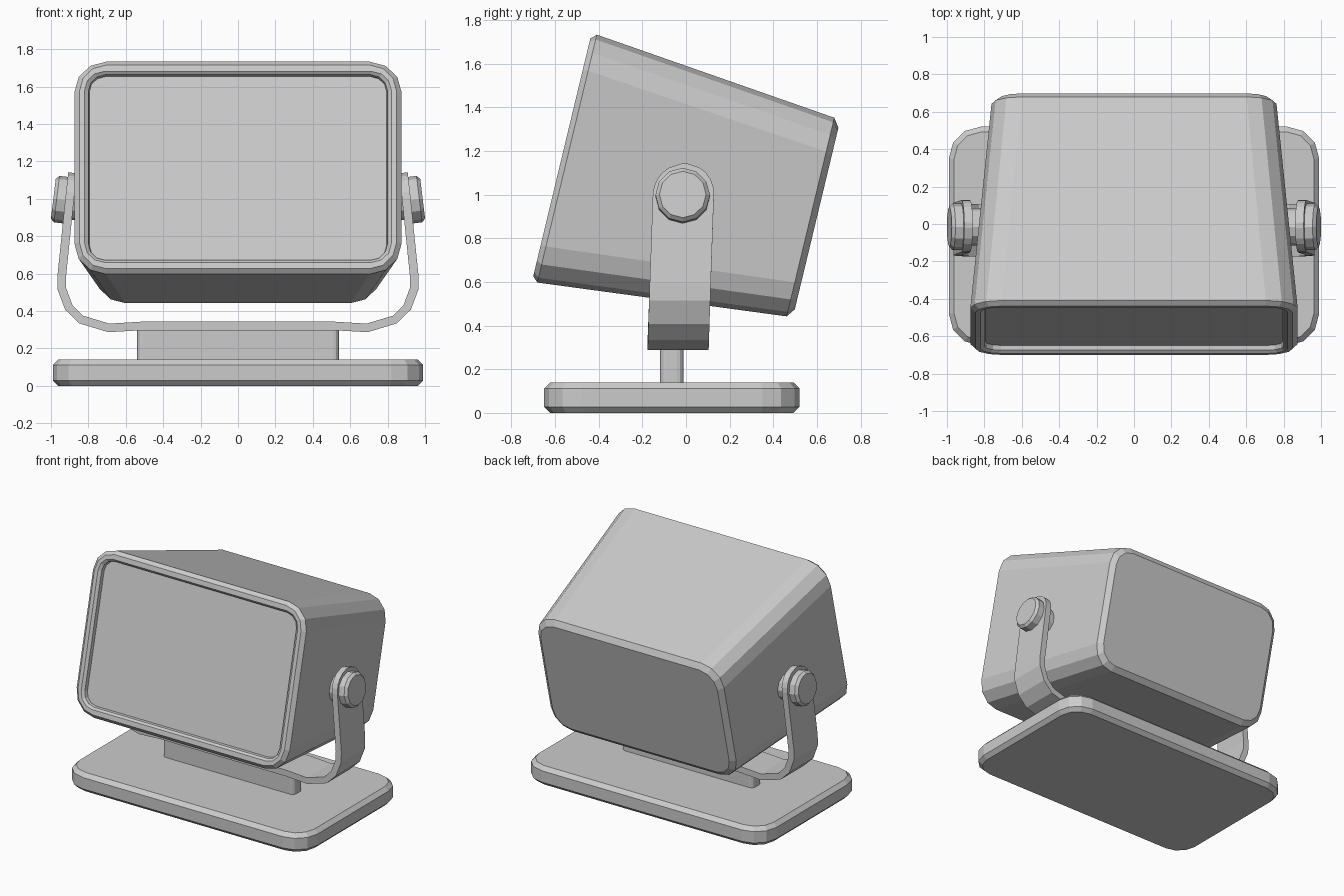
import bpy, bmesh
from math import sin, cos, pi, radians
from mathutils import Matrix, Vector

if "Cube" in bpy.data.objects:
    bpy.data.objects.remove(bpy.data.objects["Cube"])


def finish(name, bm):
    bmesh.ops.recalc_face_normals(bm, faces=bm.faces)
    mesh = bpy.data.meshes.new(name)
    bm.to_mesh(mesh)
    bm.free()
    ob = bpy.data.objects.new(name, mesh)
    bpy.context.collection.objects.link(ob)
    return ob


def skin(name, rings, matrix=Matrix()):
    """Bridge successive vertex rings and cap both ends."""
    bm = bmesh.new()
    loops = [[bm.verts.new(matrix @ Vector(p)) for p in ring] for ring in rings]
    n = len(loops[0])
    for a, b in zip(loops, loops[1:]):
        for i in range(n):
            j = (i + 1) % n
            bm.faces.new((a[i], a[j], b[j], b[i]))
    bm.faces.new(loops[0])
    bm.faces.new(loops[-1])
    return finish(name, bm)


def rounded(hx, hy, r, z, cy=0.0, seg=3):
    """Rounded rectangle ring in the XY plane at height z."""
    pts = []
    for q, (sx, sy) in enumerate(((1, 1), (-1, 1), (-1, -1), (1, -1))):
        for k in range(seg + 1):
            a = (q + k / seg) * pi / 2
            pts.append((sx * (hx - r) + r * cos(a), cy + sy * (hy - r) + r * sin(a), z))
    return pts


# base plate and stem
skin("base_plate", [rounded(0.962, 0.557, 0.145, 0, -0.065),
                    rounded(0.99, 0.585, 0.17, 0.028, -0.065),
                    rounded(0.99, 0.585, 0.17, 0.112, -0.065),
                    rounded(0.962, 0.557, 0.145, 0.14, -0.065)])
skin("stem", [rounded(0.54, 0.053, 0.03, z, -0.065) for z in (0.13, 0.32)])

# tilted tapered housing: local z runs front to back
t = radians(13.5)
tilt = Matrix(((1, 0, 0, 0),
               (0, sin(t), cos(t), -0.02),
               (0, cos(t), -sin(t), 1.0),
               (0, 0, 0, 1)))
c = 0.038
skin("housing", [rounded(0.785, 0.495, 0.075, -0.535, c),
                 rounded(0.795, 0.505, 0.085, -0.535, c),
                 rounded(0.80, 0.51, 0.09, -0.56, c),
                 rounded(0.82, 0.525, 0.105, -0.574, c),
                 rounded(0.848, 0.56, 0.145, -0.574, c),
                 rounded(0.875, 0.584, 0.17, -0.549, c),
                 rounded(0.762, 0.468, 0.16, 0.598, c),
                 rounded(0.725, 0.428, 0.13, 0.627, c)], tilt)

# yoke: a bent strap with round ends, as (x, z, half width)
path = [(0.0, 0.32, 0.14), (0.52, 0.32, 0.14), (0.69, 0.31, 0.14), (0.84, 0.355, 0.14),
        (0.905, 0.42, 0.14), (0.942, 0.52, 0.14), (0.942, 0.59, 0.14)]
for k in range(6):
    a = k / 6 * pi / 2 if k < 5 else radians(84)
    path.append((0.90 - 0.0155 * sin(a), 1.0 + 0.14 * sin(a), 0.14 * cos(a)))
full = [(-x, z, w) for x, z, w in reversed(path[1:])] + path
rings = []
for i, (x, z, w) in enumerate(full):
    p, q = full[max(i - 1, 0)], full[min(i + 1, len(full) - 1)]
    n = Vector((q[1] - p[1], 0, p[0] - q[0])).normalized() * 0.023
    cy = -0.012 - 0.035 * (1.0 - z)
    rings.append([(x + s * n.x, cy + e * w, z + s * n.z)
                  for s, e in ((-1, -1), (1, -1), (1, 1), (-1, 1))])
skin("yoke", rings)


# pivot knobs and spacers on both sides
def disc(r, z, seg=12):
    return [(r * cos(2 * pi * k / seg), r * sin(2 * pi * k / seg), z) for k in range(seg)]


for side, s in (("right", 1), ("left", -1)):
    axis = (Matrix.Translation((s * 0.90, -0.015, 0.99))
            @ Matrix.Rotation(s * radians(83), 4, 'Y'))
    skin(side + "_knob", [disc(0.125, 0.015), disc(0.125, 0.07), disc(0.107, 0.088)], axis)
    skin(side + "_spacer", [disc(0.1, -0.12), disc(0.1, -0.01)], axis)
